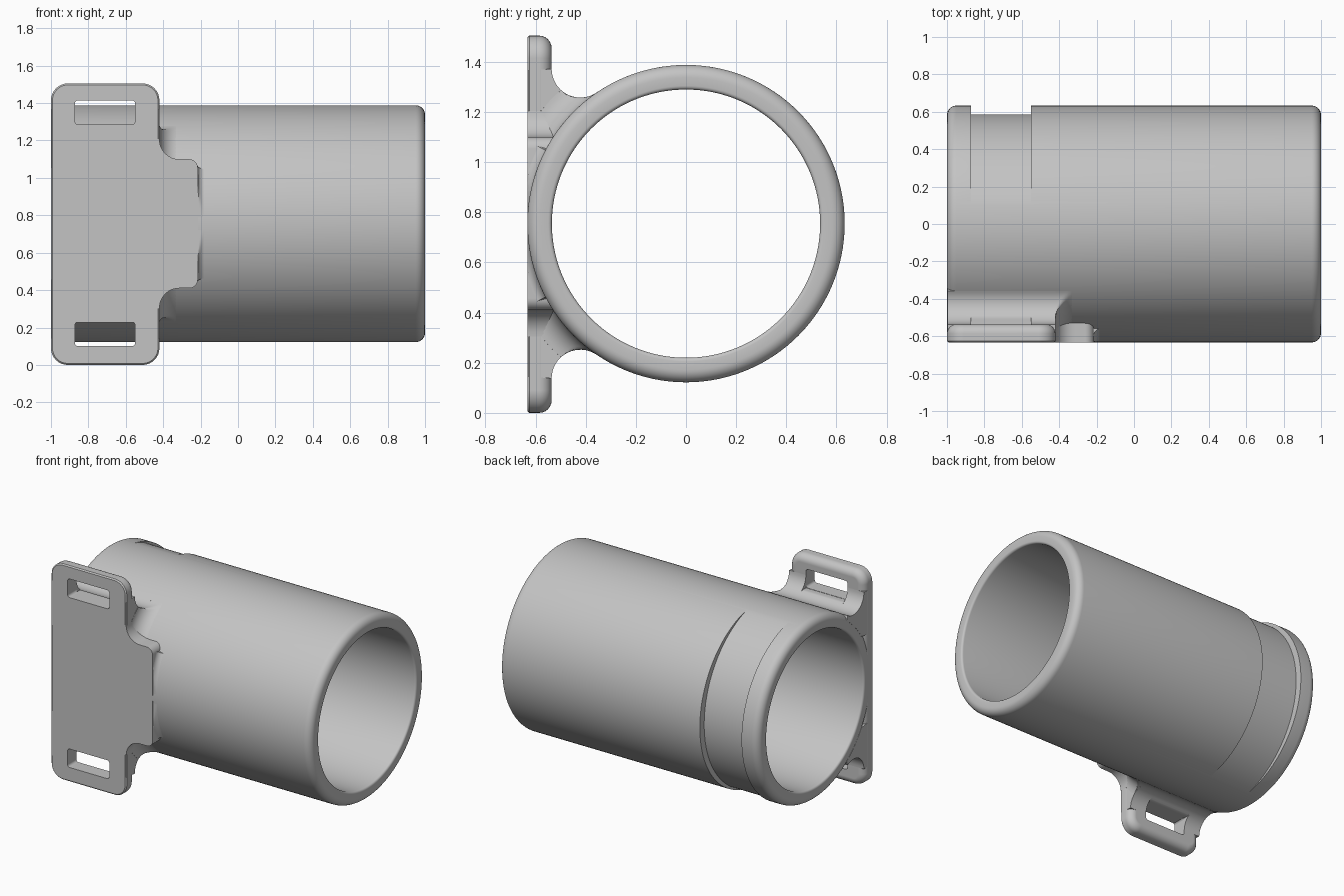
import bpy, bmesh
from math import sin, cos, pi, radians, sqrt, hypot

if "Cube" in bpy.data.objects:
    bpy.data.objects.remove(bpy.data.objects["Cube"])

ZC = 0.755        # height of the tube axis
R_OUT, R_IN = 0.633, 0.535
FRONT, BACK = -0.633, -0.536
SLOT_X = (-0.872, -0.55)

grey = bpy.data.materials.new("light_grey")
grey.use_nodes = True
grey.diffuse_color = (0.55, 0.55, 0.55, 1)
grey.node_tree.nodes["Principled BSDF"].inputs["Base Color"].default_value = (0.55, 0.55, 0.55, 1)


def arc(cx, cy, r, a, b, n=8):
    return [(cx + r * cos(radians(a + (b - a) * i / n)),
             cy + r * sin(radians(a + (b - a) * i / n))) for i in range(n + 1)]


def rounded_rect(x0, x1, z0, z1, r):
    return (arc(x1 - r, z1 - r, r, 0, 90) + arc(x0 + r, z1 - r, r, 90, 180)
            + arc(x0 + r, z0 + r, r, 180, 270) + arc(x1 - r, z0 + r, r, 270, 360))


def loft(name, rings, closed=False):
    """Skin rings of equal size, capped unless the rings close on themselves."""
    bm = bmesh.new()
    loops = [[bm.verts.new(p) for p in ring] for ring in rings]
    n = len(loops[0])
    pairs = list(zip(loops, loops[1:])) + ([(loops[-1], loops[0])] if closed else [])
    for a, b in pairs:
        for i in range(n):
            j = (i + 1) % n
            bm.faces.new((a[i], a[j], b[j], b[i]))
    if not closed:
        bm.faces.new(loops[0])
        bm.faces.new(loops[-1])
    bmesh.ops.recalc_face_normals(bm, faces=bm.faces)
    me = bpy.data.meshes.new(name)
    bm.to_mesh(me)
    bm.free()
    me.materials.append(grey)
    ob = bpy.data.objects.new(name, me)
    bpy.context.collection.objects.link(ob)
    return ob


def plate(name, outline, y0, y1):
    return loft(name, [[(x, y, z) for x, z in outline] for y in (y0, y1)])


def cylinder(name, x0, x1, r, yc=0):
    ring = arc(yc, ZC, r, 0, 360, 160)[:-1]
    return loft(name, [[(x, y, z) for y, z in ring] for x in (x0, x1)])


def cut(ob, cutters):
    for c in cutters:
        m = ob.modifiers.new("cut", 'BOOLEAN')
        m.operation, m.solver, m.object = 'DIFFERENCE', 'EXACT', c
        c.hide_render = True
    bpy.context.view_layer.update()
    me = bpy.data.meshes.new_from_object(ob.evaluated_get(bpy.context.evaluated_depsgraph_get()))
    ob.modifiers.clear()
    ob.data = me


# Tube: lathed wall with rounded rims
half = ([(0, R_IN)] + arc(0.985, R_IN + 0.015, 0.015, 270, 360, 4)
        + arc(0.95, R_OUT - 0.05, 0.05, 0, 90))
profile = half + [(-x, r) for x, r in reversed(half[1:])]
tube = loft("tube", [[(x, r * cos(t), ZC + r * sin(t)) for x, r in profile]
                     for t in (2 * pi * i / 160 for i in range(160))], closed=True)

# Shallow crescent groove round the back of the tube
groove = cylinder("groove_cutter", SLOT_X[0], SLOT_X[1], 0.9)
groove_core = cylinder("groove_core", -1.2, 0, 0.647, -0.062)
cut(groove, [groove_core])
cut(tube, [groove])

# Flat strap plate, soft on the back edge, with two strap slots
strap_plate = plate("strap_plate", rounded_rect(-1, -0.42, 0, 1.505, 0.09), FRONT, BACK)
bm = bmesh.new()
bm.from_mesh(strap_plate.data)
for y, width, segs in ((BACK, 0.05, 6), (FRONT, 0.008, 1)):
    rim = [e for e in bm.edges if all(abs(v.co.y - y) < 1e-4 for v in e.verts)]
    bmesh.ops.bevel(bm, geom=rim, offset=width, segments=segs, profile=0.5, affect='EDGES')
bmesh.ops.remove_doubles(bm, verts=bm.verts, dist=1e-5)
bmesh.ops.recalc_face_normals(bm, faces=bm.faces)
bm.to_mesh(strap_plate.data)
bm.free()
slots = [plate("slot_cutter", rounded_rect(*SLOT_X, z, z + 0.13, 0.018), -0.8, -0.4)
         for z in (0.1, 1.285)]
cut(strap_plate, slots)

# Side tab with a concave blend into the plate
upper = (arc(-0.262, 0.298, 0.047, 0, 90) + arc(-0.315, 0.45, 0.105, 270, 180) + [(-0.45, 0.46)])
outline = [(x, ZC + z) for x, z in upper] + [(x, ZC - z) for x, z in reversed(upper)]
side_tab = plate("side_tab", outline, FRONT, -0.5)
bore = cylinder("bore_cutter", -1.2, 1.2, R_IN + 0.01)
cut(side_tab, [bore])


def section_ring(section, x, side=1, reach=9, top=9):
    """Place a section at x, limited in radius from the tube axis and in height."""
    ring = []
    for y, z in section:
        k = min(1, reach / hypot(y, z))
        ring.append((x, y * k, ZC + side * min(z * k, top)))
    return ring


def flare(name, section, x0, size, side=1):
    """Concave blend running from a part at x0 down onto the tube."""
    rings = [section_ring(section, x0 - 0.01, side, R_OUT + size)]
    for i in range(11):
        d = size * (1 - cos(pi / 2 * i / 10))
        h = size - sqrt(max(0, size ** 2 - (size - d) ** 2))
        rings.append(section_ring(section, x0 + d, side, R_OUT - 0.001 + h))
    loft(name, rings)


# Gussets: fillets from the plate back onto the tube, then flaring out along it
face_line = [(-0.63, 0.3 + 0.31 * i / 8) for i in range(9)]
inner = arc(0, 0, 0.6, 125, 148, 6)
fillet = (-0.4214, 0.6175, 0.1146)
gusset_section = face_line + arc(*fillet, 180, 304, 16) + inner
flare_section = face_line + arc(*fillet, 228, 304, 12) + inner
for side, label in ((1, "upper"), (-1, "lower")):
    a, b = SLOT_X
    stations = ((-0.998, 9), (a, 9), (a + 0.0005, 0.528), (b - 0.0005, 0.528), (b, 9), (-0.421, 9))
    loft(label + "_gusset", [section_ring(gusset_section, x, side, 9, top) for x, top in stations])
    flare(label + "_flare", flare_section, -0.42, 0.1, side)

# Small blend at the end of the tab
tab_section = [(-0.632, -0.33 + 0.66 * i / 24) for i in range(25)] + arc(0, 0, 0.6, 151, 209, 16)
flare("tab_flare", tab_section, -0.216, 0.04)

# Remove cutters and smooth the parts
for c in slots + [groove, groove_core, bore]:
    bpy.data.objects.remove(c)
for ob in bpy.context.collection.objects:
    if ob.type == 'MESH' and grey.name in ob.data.materials:
        ob.data.shade_smooth()
        ob.data.set_sharp_from_angle(angle=radians(32))
weighted = strap_plate.modifiers.new("even_shading", 'WEIGHTED_NORMAL')
weighted.keep_sharp = True
